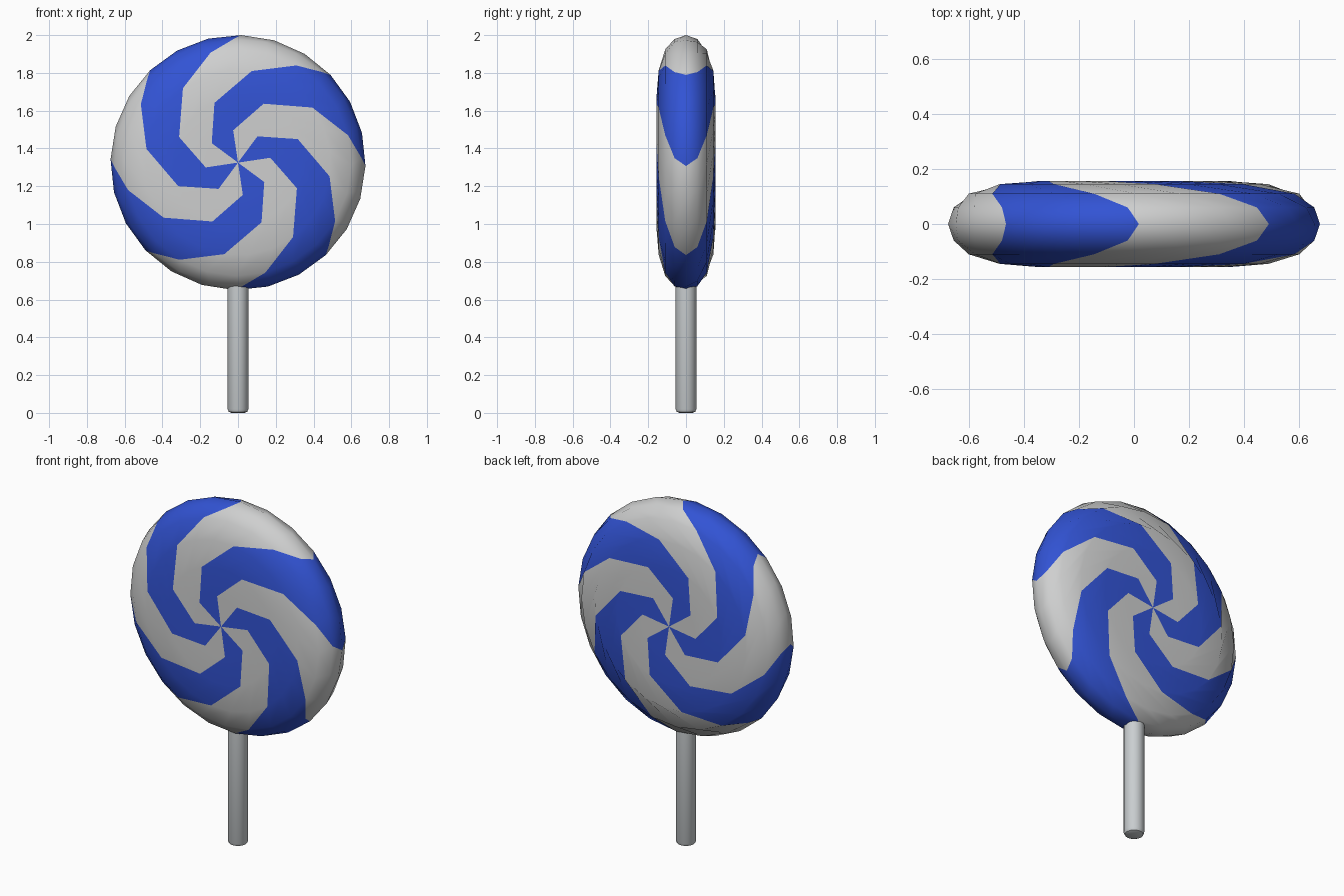
import bpy, bmesh
from math import cos, sin, radians

cube = bpy.data.objects.get("Cube")
if cube:
    bpy.data.objects.remove(cube, do_unlink=True)


def make_material(name, colour):
    mat = bpy.data.materials.new(name)
    mat.use_nodes = True
    mat.diffuse_color = (*colour, 1)
    mat.node_tree.nodes["Principled BSDF"].inputs["Base Color"].default_value = (*colour, 1)
    return mat


blue = make_material("candy blue", (0.032, 0.087, 0.66))
white = make_material("candy white", (0.62, 0.625, 0.625))
paper = make_material("stick white", (0.59, 0.62, 0.635))

SEGMENTS, CENTRE_Z, HALF_DEPTH = 24, 1.325, 0.157
# Front half of the candy: radius, depth, swirl angle in degrees
FRONT = [(0.173, HALF_DEPTH, 98.5), (0.34, HALF_DEPTH, 66.5), (0.49, 0.145, 36.5),
         (0.60, 0.11, 14), (0.655, 0.06, 2)]
RIM = [(0.675, 0, -1.5)]
rings = [(r, -d, a) for r, d, a in FRONT] + RIM + [(r, d, a) for r, d, a in reversed(FRONT)]

# Candy disc, its grid twisted along the swirl so stripes follow the edges
bm = bmesh.new()
loops = []
for r, y, twist in rings:
    angles = [radians(twist + 360 * i / SEGMENTS) for i in range(SEGMENTS)]
    loops.append([bm.verts.new((r * cos(a), y, CENTRE_Z + r * sin(a))) for a in angles])
front_pole = bm.verts.new((0, -HALF_DEPTH, CENTRE_Z))
back_pole = bm.verts.new((0, HALF_DEPTH, CENTRE_Z))

for i in range(SEGMENTS):
    j = (i + 1) % SEGMENTS
    strip = [bm.faces.new((front_pole, loops[0][i], loops[0][j])),
             bm.faces.new((back_pole, loops[-1][j], loops[-1][i]))]
    for a, b in zip(loops, loops[1:]):
        strip.append(bm.faces.new((a[i], b[i], b[j], a[j])))
    for face in strip:
        face.material_index = (i // 3) % 2      # eight alternating stripes
        face.smooth = True
bmesh.ops.recalc_face_normals(bm, faces=bm.faces)
mesh = bpy.data.meshes.new("candy_disc")
bm.to_mesh(mesh)
bm.free()
mesh.materials.append(blue)
mesh.materials.append(white)
candy = bpy.data.objects.new("candy_disc", mesh)
bpy.context.collection.objects.link(candy)

# Stick with a chamfered lower end
STICK_TOP = 0.72
bpy.ops.mesh.primitive_cylinder_add(vertices=16, radius=0.055, depth=STICK_TOP,
                                    location=(0, 0, STICK_TOP / 2))
stick = bpy.context.object
stick.name = "stick"
stick.data.materials.append(paper)
bm = bmesh.new()
bm.from_mesh(stick.data)
bottom = [e for e in bm.edges if all(v.co.z < 0 for v in e.verts)]
bmesh.ops.bevel(bm, geom=bottom, offset=0.02, segments=2, profile=0.5, affect='EDGES')
bm.to_mesh(stick.data)
bm.free()
bpy.ops.object.shade_smooth_by_angle(angle=radians(40))
